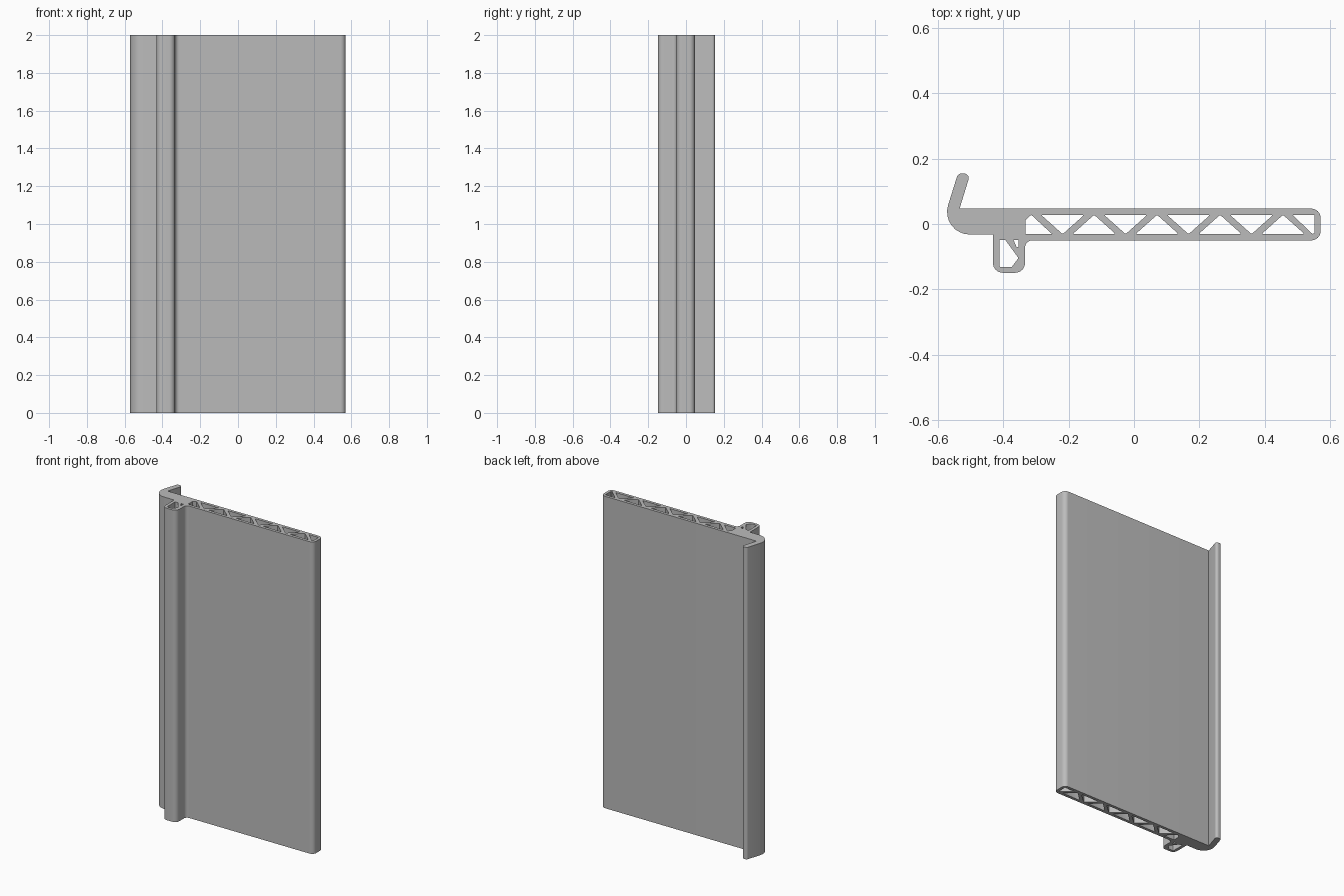
import bpy, bmesh, math
from mathutils import Vector

cube = bpy.data.objects.get("Cube")
if cube:
    bpy.data.objects.remove(cube, do_unlink=True)

HEIGHT = 2.0


def rounded(corners, steps=8):
    """Round each (x, y, radius) corner of a closed outline."""
    points = []
    for i, (x, y, r) in enumerate(corners):
        p = Vector((x, y))
        a = (Vector(corners[i - 1][:2]) - p).normalized()
        b = (Vector(corners[(i + 1) % len(corners)][:2]) - p).normalized()
        if r == 0:
            points.append(p)
            continue
        half = a.angle(b) / 2
        center = p + (a + b).normalized() * (r / math.sin(half))
        start = p + a * (r / math.tan(half)) - center
        end = p + b * (r / math.tan(half)) - center
        sweep = start.angle(end)
        for k in range(steps + 1):
            t = k / steps
            arc = (start * math.sin((1 - t) * sweep) + end * math.sin(t * sweep)) / math.sin(sweep)
            points.append(center + arc)
    return points


# Outer section: hooked lip, hollow rib and flat panel
outline = rounded([
    (-0.533, 0.047, 0), (-0.500, 0.154, 0.014), (-0.538, 0.154, 0.014),
    (-0.596, -0.032, 0.069), (-0.431, -0.032, 0), (-0.431, -0.149, 0.03),
    (-0.333, -0.149, 0.03), (-0.333, -0.050, 0.022), (0.570, -0.050, 0.028),
    (0.570, 0.047, 0.028)])
loops = [outline]

# Truss cells in the panel, alternately pointing down and up
LOW, HIGH, PITCH, HALF = -0.031, 0.028, 0.0962, 0.066
for k in range(8):
    tip_x = -0.218 + PITCH * k
    base, tip = (HIGH, LOW) if k % 2 == 0 else (LOW, HIGH)
    loops.append(rounded([(tip_x - HALF, base, 0.002), (tip_x + HALF, base, 0.002),
                          (tip_x, tip, 0.004)], 3))

# Cut-off cells at both ends of the truss
loops.append([(-0.332, LOW), (-0.332, 0.012), (-0.314, HIGH), (-0.25, LOW)])
loops.append([(0.484, HIGH), (0.552, HIGH), (0.552, -0.026), (0.546, LOW)])

# Cells inside the rib
loops.append(rounded([(-0.411, -0.049, 0), (-0.393, -0.049, 0), (-0.353, -0.104, 0.004),
                      (-0.374, -0.132, 0.004), (-0.411, -0.132, 0.004)], 3))
loops.append([(-0.368, -0.049), (-0.353, -0.049), (-0.353, -0.07), (-0.359, -0.07)])

# Extrude the section upward
curve = bpy.data.curves.new("panel_section", "CURVE")
curve.dimensions = "2D"
curve.fill_mode = "BOTH"
curve.extrude = HEIGHT / 2
for loop in loops:
    spline = curve.splines.new("POLY")
    spline.points.add(len(loop) - 1)
    for point, (x, y) in zip(spline.points, loop):
        point.co = (x, y, 0, 1)
    spline.use_cyclic_u = True
section = bpy.data.objects.new("panel_section", curve)
bpy.context.collection.objects.link(section)
graph = bpy.context.evaluated_depsgraph_get()
mesh = bpy.data.meshes.new_from_object(section.evaluated_get(graph))
bpy.data.objects.remove(section, do_unlink=True)

# Weld and stand on the ground
bm = bmesh.new()
bm.from_mesh(mesh)
bmesh.ops.remove_doubles(bm, verts=bm.verts, dist=0.00005)
bmesh.ops.translate(bm, verts=bm.verts, vec=(0, 0, HEIGHT / 2))
bmesh.ops.recalc_face_normals(bm, faces=bm.faces)
bm.to_mesh(mesh)
bm.free()

panel = bpy.data.objects.new("extruded_panel", mesh)
bpy.context.collection.objects.link(panel)

gray = bpy.data.materials.new("plain_gray")
gray.use_nodes = True
color = (0.5, 0.5, 0.5, 1)
gray.diffuse_color = color
gray.node_tree.nodes["Principled BSDF"].inputs["Base Color"].default_value = color
mesh.materials.clear()
mesh.materials.append(gray)

bpy.ops.object.select_all(action="DESELECT")
panel.select_set(True)
bpy.context.view_layer.objects.active = panel
bpy.ops.object.shade_smooth_by_angle(angle=math.radians(30))
